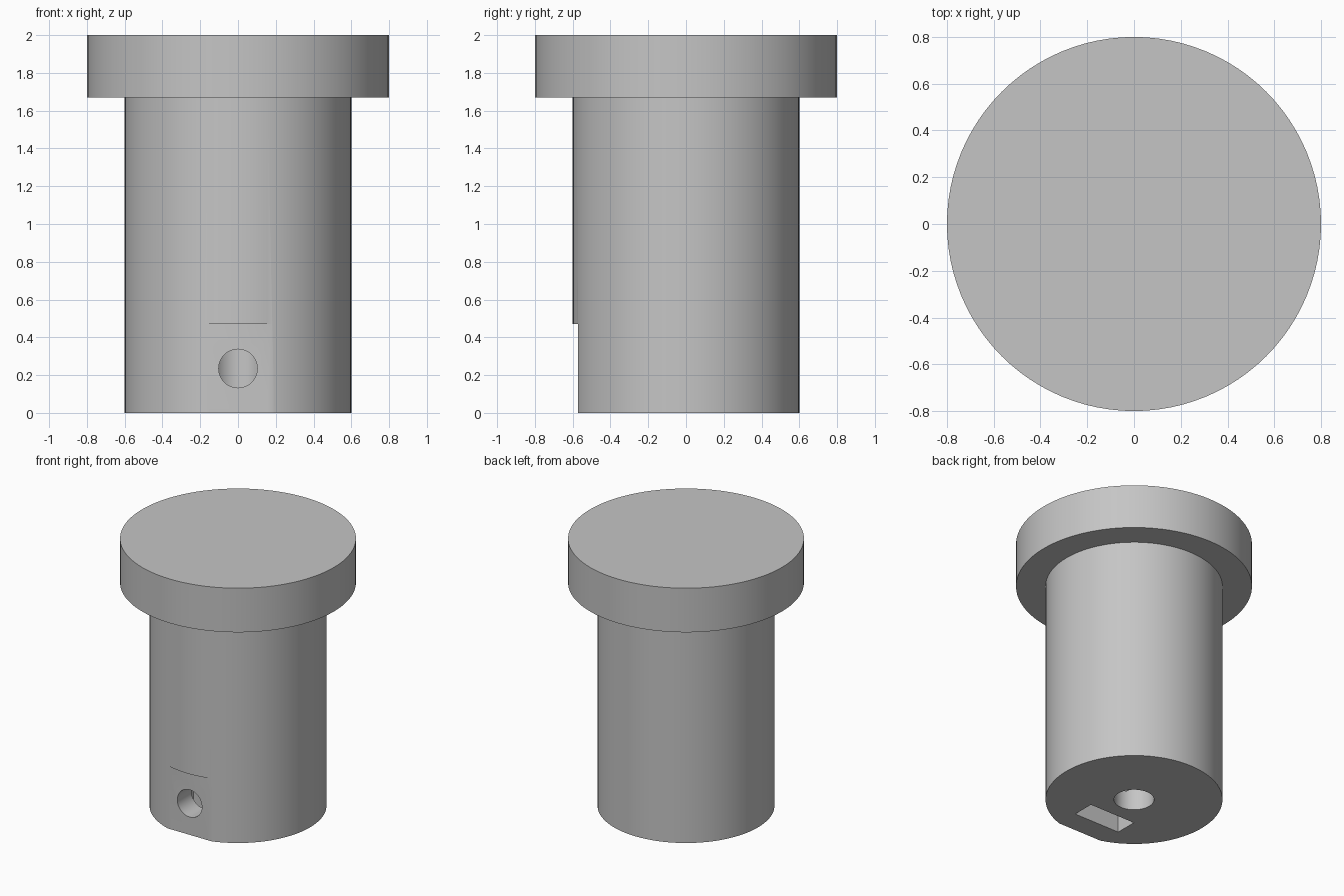
import bpy, bmesh, math
from mathutils import Matrix, Vector

cube = bpy.data.objects.get("Cube")
if cube:
    bpy.data.objects.remove(cube, do_unlink=True)

SEGMENTS = 96

grey = bpy.data.materials.new("plain grey")
grey.use_nodes = True
colour = (0.56, 0.56, 0.56, 1)
grey.diffuse_color = colour
grey.node_tree.nodes["Principled BSDF"].inputs["Base Color"].default_value = colour


def add_object(name, bm):
    bmesh.ops.recalc_face_normals(bm, faces=bm.faces)
    mesh = bpy.data.meshes.new(name)
    bm.to_mesh(mesh)
    bm.free()
    mesh.materials.append(grey)
    obj = bpy.data.objects.new(name, mesh)
    bpy.context.collection.objects.link(obj)
    return obj


def lathe(name, profile):
    bm = bmesh.new()
    verts = [bm.verts.new((r, 0, z)) for r, z in profile]
    edges = [bm.edges.new(pair) for pair in zip(verts, verts[1:])]
    bmesh.ops.spin(bm, geom=verts + edges, axis=(0, 0, 1), cent=(0, 0, 0),
                   angle=math.tau, steps=SEGMENTS)
    bmesh.ops.remove_doubles(bm, verts=bm.verts, dist=0.0001)
    return add_object(name, bm)


def box(name, low, high):
    low, high = Vector(low), Vector(high)
    bm = bmesh.new()
    bmesh.ops.create_cube(bm, size=1, matrix=Matrix.Translation((low + high) / 2)
                          @ Matrix.Diagonal((*(high - low), 1)))
    return add_object(name, bm)


def front_cylinder(name, radius, z, y_from, y_to):
    bm = bmesh.new()
    place = Matrix.Translation((0, (y_from + y_to) / 2, z)) @ Matrix.Rotation(math.pi / 2, 4, "X")
    bmesh.ops.create_cone(bm, cap_ends=True, segments=48, radius1=radius,
                          radius2=radius, depth=y_to - y_from, matrix=place)
    return add_object(name, bm)


def cut(target, cutter):
    cutter.hide_render = True
    mod = target.modifiers.new(cutter.name, "BOOLEAN")
    mod.operation = "DIFFERENCE"
    mod.solver = "EXACT"
    mod.object = cutter
    bpy.context.view_layer.objects.active = target
    bpy.ops.object.modifier_apply(modifier=mod.name)
    bpy.data.objects.remove(cutter, do_unlink=True)


# Stem with wide head and a blind bore in its foot
knob = lathe("knob_body", [(0, 1.2), (0.136, 1.2), (0.136, 0), (0.6, 0),
                           (0.6, 1.67), (0.8, 1.67), (0.8, 2), (0, 2)])

# Flat on the front, nut slot in the foot, screw hole through to the bore
cut(knob, box("flat_cutter", (-0.5, -0.9, -0.1), (0.5, -0.572, 0.47)))
cut(knob, box("nut_slot_cutter", (-0.2, -0.405, -0.1), (0.18, -0.24, 0.43)))
cut(knob, front_cylinder("screw_hole_cutter", 0.102, 0.235, -0.8, 0))

bpy.ops.object.select_all(action="DESELECT")
knob.select_set(True)
bpy.context.view_layer.objects.active = knob
bpy.ops.object.shade_smooth_by_angle(angle=math.radians(30))
